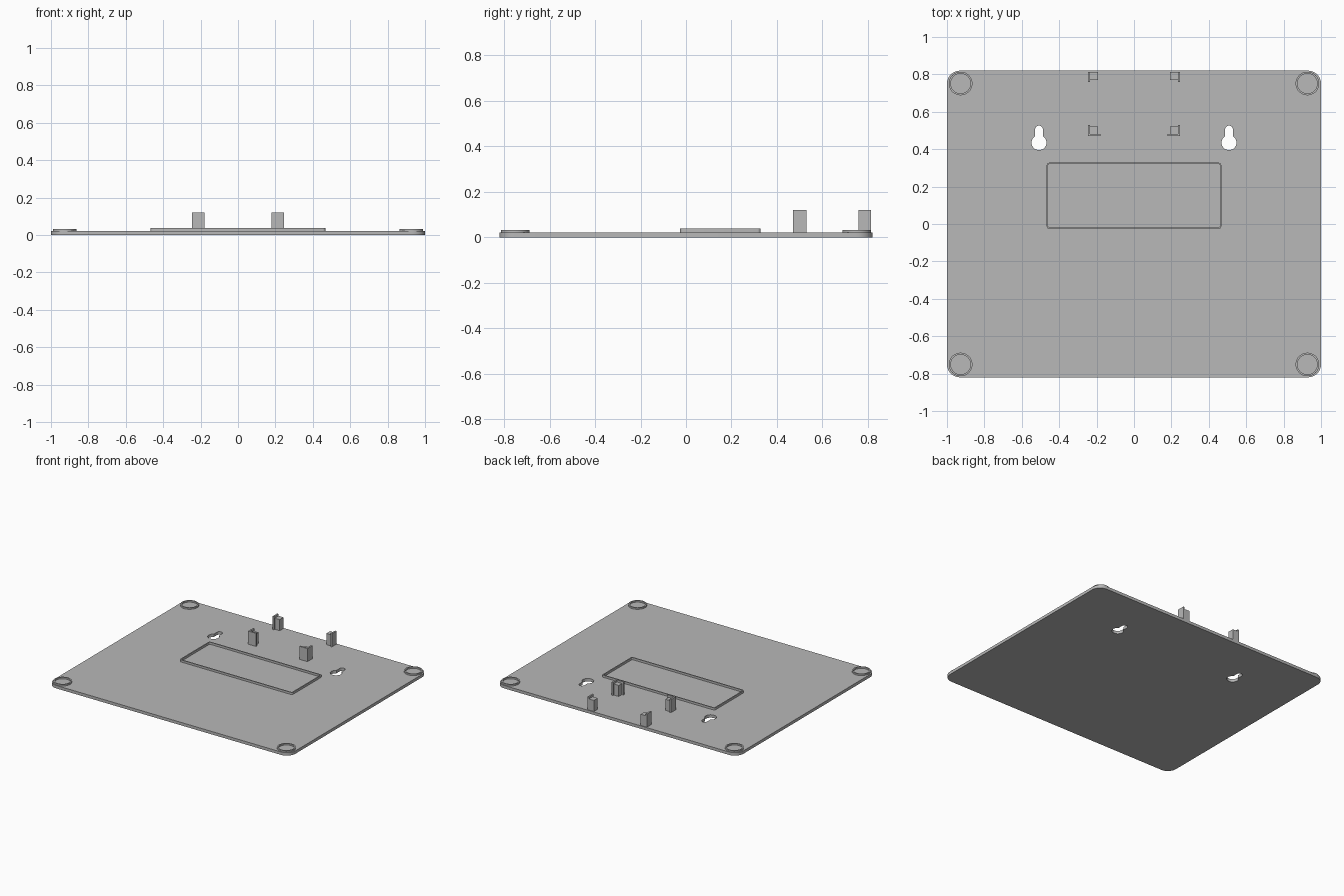
import bpy, bmesh, math

if "Cube" in bpy.data.objects:
    bpy.data.objects.remove(bpy.data.objects["Cube"])

TOP = 0.022  # plate thickness

grey = bpy.data.materials.new("plain grey")
grey.diffuse_color = (0.48, 0.48, 0.48, 1)
grey.use_nodes = True
grey.node_tree.nodes["Principled BSDF"].inputs["Base Color"].default_value = grey.diffuse_color


def finish(name, bm, smooth=True):
    bmesh.ops.recalc_face_normals(bm, faces=bm.faces)
    mesh = bpy.data.meshes.new(name)
    bm.to_mesh(mesh)
    bm.free()
    mesh.materials.append(grey)
    ob = bpy.data.objects.new(name, mesh)
    bpy.context.collection.objects.link(ob)
    if smooth:
        bpy.ops.object.select_all(action='DESELECT')
        ob.select_set(True)
        bpy.context.view_layer.objects.active = ob
        bpy.ops.object.shade_smooth_by_angle(angle=math.radians(30))
    return ob


def arc(cx, cy, r, a0, a1, n):
    return [(cx + r * math.cos(math.radians(a0 + (a1 - a0) * i / n)),
             cy + r * math.sin(math.radians(a0 + (a1 - a0) * i / n))) for i in range(n + 1)]


def rounded(x0, x1, y0, y1, r, n=8):
    return (arc(x1 - r, y1 - r, r, 0, 90, n) + arc(x0 + r, y1 - r, r, 90, 180, n)
            + arc(x0 + r, y0 + r, r, 180, 270, n) + arc(x1 - r, y0 + r, r, 270, 360, n))


def prism(name, outline, z0, z1, smooth=True):
    bm = bmesh.new()
    face = bm.faces.new([bm.verts.new((x, y, z0)) for x, y in outline])
    out = bmesh.ops.extrude_face_region(bm, geom=[face], use_keep_orig=True)
    for v in out["geom"]:
        if isinstance(v, bmesh.types.BMVert):
            v.co.z = z1
    return finish(name, bm, smooth)


def rim(name, outer, inner, z0, z1):
    """Raised wall between two matching outlines."""
    bm = bmesh.new()
    loops = [[bm.verts.new((x, y, z)) for x, y in o]
             for o, z in ((outer, z0), (outer, z1), (inner, z1), (inner, z0))]
    n = len(outer)
    for k in range(4):
        a, b = loops[k], loops[(k + 1) % 4]
        for i in range(n):
            j = (i + 1) % n
            bm.faces.new((a[i], a[j], b[j], b[i]))
    return finish(name, bm)


# Base plate with two keyhole mounting slots
plate = prism("base_plate", rounded(-1, 1, -0.82, 0.82, 0.07), 0, TOP)
for side, cx in (("left", -0.508), ("right", 0.508)):
    half = math.degrees(math.asin(0.021 / 0.04))
    outline = (arc(cx, 0.435, 0.04, 90 + half, 450 - half, 28)
               + arc(cx, 0.505, 0.021, 0, 180, 12))
    cutter = prism("keyhole_cutter_" + side, outline, -0.05, 0.08, smooth=False)
    cutter.hide_render = True
    cutter.hide_viewport = True
    cut = plate.modifiers.new("keyhole_" + side, 'BOOLEAN')
    cut.operation = 'DIFFERENCE'
    cut.solver = 'EXACT'
    cut.object = cutter

# Round foot rims at the corners
for sx in (-1, 1):
    for sy in (-1, 1):
        c = (sx * 0.927, sy * 0.751)
        rim("foot_rim", arc(*c, 0.063, 0, 352.5, 47), arc(*c, 0.053, 0, 352.5, 47),
            TOP - 0.002, 0.033)

# Raised rectangular frame
rim("label_frame", rounded(-0.467, 0.467, -0.026, 0.328, 0.014, 4),
    rounded(-0.459, 0.459, -0.018, 0.32, 0.006, 4), TOP - 0.002, 0.038)


def box(name, sx, x0, x1, y0, y1, z1):
    pts = [(sx * x0, y0), (sx * x1, y0), (sx * x1, y1), (sx * x0, y1)]
    prism(name, pts, TOP - 0.002, z1, smooth=False)


# Board holders: a support post with taller walls on the outer sides
for sx in (-1, 1):
    box("rear_holder_post", sx, 0.193, 0.234, 0.769, 0.814, 0.105)
    box("rear_holder_wall", sx, 0.234, 0.246, 0.758, 0.814, 0.12)
    box("front_holder_post", sx, 0.193, 0.234, 0.482, 0.52, 0.105)
    box("front_holder_side_wall", sx, 0.234, 0.246, 0.47, 0.53, 0.12)
    box("front_holder_front_wall", sx, 0.18, 0.234, 0.47, 0.482, 0.12)
